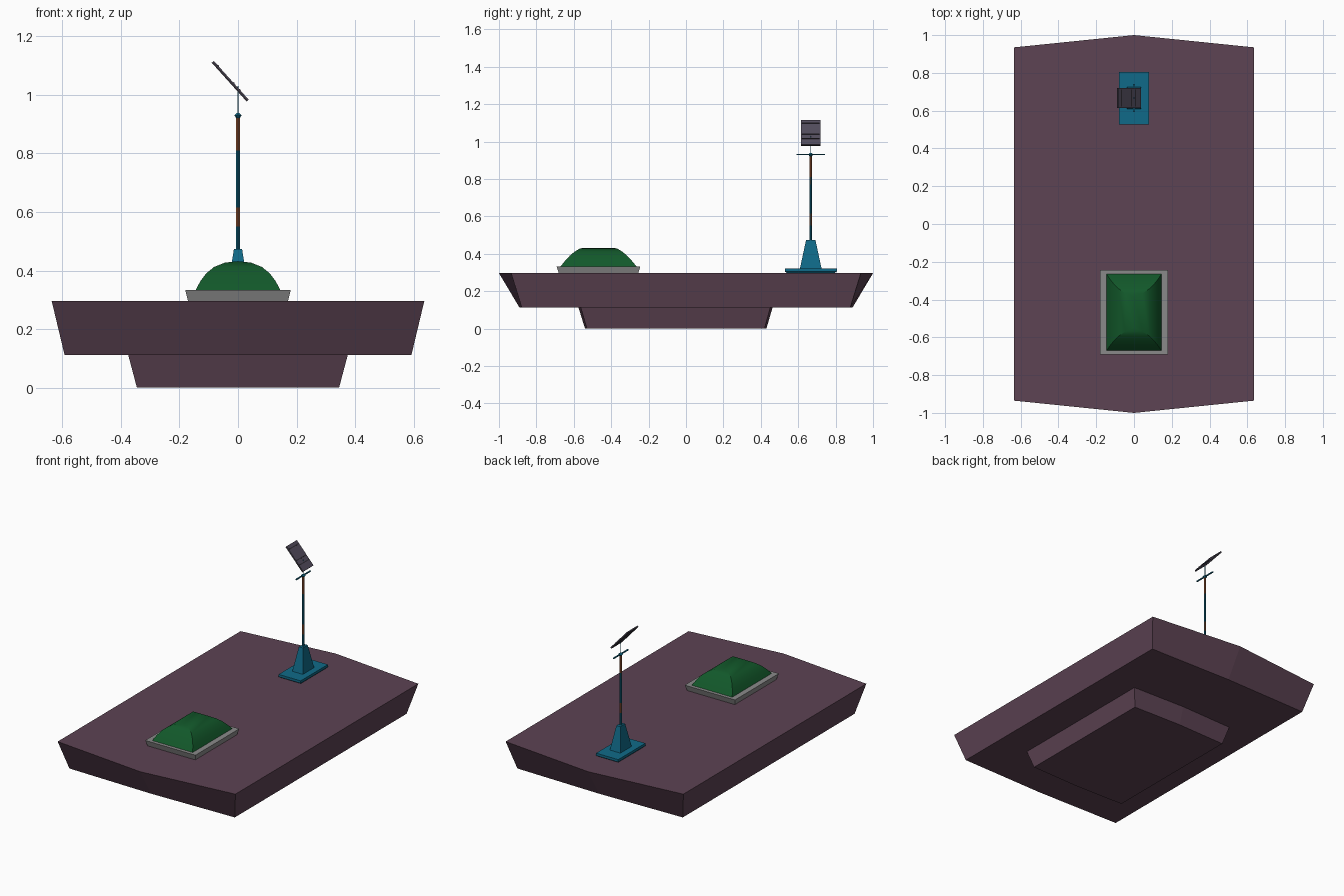
import bpy, bmesh, math
from mathutils import Matrix, Vector

if "Cube" in bpy.data.objects:
    bpy.data.objects.remove(bpy.data.objects["Cube"])


def mat(name, r, g, b):
    m = bpy.data.materials.new(name)
    lin = [((c / 255 + 0.055) / 1.055) ** 2.4 for c in (r, g, b)]
    m.diffuse_color = (*lin, 1)
    m.use_nodes = True
    m.node_tree.nodes["Principled BSDF"].inputs["Base Color"].default_value = m.diffuse_color
    return m


PLUM = mat("plum hull", 93, 67, 83)
GREY = mat("hatch grey", 138, 138, 138)
GREEN = mat("dome green", 18, 88, 42)
BLUE = mat("mast blue", 16, 106, 136)
RUST = mat("rust orange", 168, 96, 58)
SLATE = mat("panel slate", 82, 76, 92)
DARK = mat("panel dark", 48, 44, 52)


def make(name, bm, *mats):
    bmesh.ops.remove_doubles(bm, verts=bm.verts, dist=1e-5)
    bmesh.ops.recalc_face_normals(bm, faces=bm.faces)
    me = bpy.data.meshes.new(name)
    bm.to_mesh(me)
    bm.free()
    for m in mats:
        me.materials.append(m)
    ob = bpy.data.objects.new(name, me)
    bpy.context.collection.objects.link(ob)
    return ob


def loft(name, rings, *mats, caps=True):
    """Skin a stack of equal-length rings of points."""
    bm = bmesh.new()
    vs = [[bm.verts.new(p) for p in r] for r in rings]
    n = len(vs[0])
    for a, b in zip(vs, vs[1:]):
        for i in range(n):
            j = (i + 1) % n
            bm.faces.new((a[i], a[j], b[j], b[i]))
    bm.faces.new(vs[0][::-1])
    if caps:
        bm.faces.new(vs[-1])
    return make(name, bm, *mats)


def hexring(hx, y0, y1, bow, z):
    """Rectangle whose two ends bow out to a point at x = 0."""
    return [(-hx, y0 + bow, z), (0, y0, z), (hx, y0 + bow, z),
            (hx, y1 - bow, z), (0, y1, z), (-hx, y1 - bow, z)]


def rect(hx, hy, z, cy):
    return [(-hx, cy - hy, z), (hx, cy - hy, z), (hx, cy + hy, z), (-hx, cy + hy, z)]


# Hull: wide upper body and smaller keel block
loft("keel_block", [hexring(.345, -.54, .43, .01, 0), hexring(.375, -.575, .463, .012, .113)], PLUM)
loft("upper_hull", [hexring(.592, -.89, .89, .012, .112), hexring(.636, -1, 1, .065, .296)], PLUM)

# Hatch: flared grey frame and curved green cover
HY = -.468
loft("hatch_frame", [rect(.17, .212, .294, HY), rect(.18, .224, .333, HY)], GREY)
prof = [(.145, .203, .332), (.129, .178, .363), (.108, .152, .391),
        (.082, .126, .412), (.045, .101, .427), (0, .08, .432)]
dome = loft("hatch_cover", [rect(a, b, z, HY) for a, b, z in prof], GREEN, caps=False)
for p in dome.data.polygons:
    p.use_smooth = True
for o in bpy.context.selected_objects:
    o.select_set(False)
dome.select_set(True)
bpy.context.view_layer.objects.active = dome
bpy.ops.object.shade_smooth_by_angle(angle=math.radians(25))

# Mast foot: flared plate and tapered pedestal
MY = .667
loft("mast_plate", [rect(.068, .122, .294, MY), rect(.079, .139, .305, MY), rect(.079, .139, .321, MY)], BLUE)
loft("mast_pedestal", [rect(.038, .058, .32, MY), rect(.014, .025, .473, MY)], BLUE)


def circle(r, z, n=8):
    return [(r * math.cos(math.tau * (i + .5) / n), MY + r * math.sin(math.tau * (i + .5) / n), z)
            for i in range(n)]


# Mast pole with rust bands chosen by height and side
pole = loft("mast_pole", [circle(.0065, z) for z in (.47, .55, .615, .77, .81, .925)], BLUE, RUST)
for p in pole.data.polygons:
    z, side = p.center.z, abs(p.normal.y) > .5
    p.material_index = int(z > .81 or (z > .77 and not side) or (.55 < z < .615 and side))

# Mast head: cap, cross arm and thin stem
loft("mast_cap", [circle(.006, .92), circle(.014, .93), circle(.005, .938)], BLUE)
loft("cross_arm", [rect(.004, .075, .927, MY), rect(.004, .075, .933, MY)], BLUE)
loft("panel_stem", [circle(.0025, .93, 6), circle(.0025, 1.03, 6)], BLUE)

# Tilted panel with raised slats on its upper face
tilt = Matrix.Translation((-.026, MY, 1.047)) @ Matrix.Rotation(math.radians(48), 4, 'Y')


def tilted_box(name, cx, cz, sx, sy, sz, m):
    bm = bmesh.new()
    bmesh.ops.create_cube(bm, size=1, matrix=tilt @ Matrix.Translation((cx, 0, cz))
                          @ Matrix.Diagonal((sx, sy, sz, 1)))
    return make(name, bm, m)


tilted_box("panel_back", 0, -.0025, .178, .106, .006, DARK)
tilted_box("panel_face", 0, .002, .178, .106, .004, SLATE)
for i, x in enumerate((-.066, .013, .045)):
    tilted_box(f"panel_slat_{i + 1}", x, .0045, .006, .092, .003, DARK)
